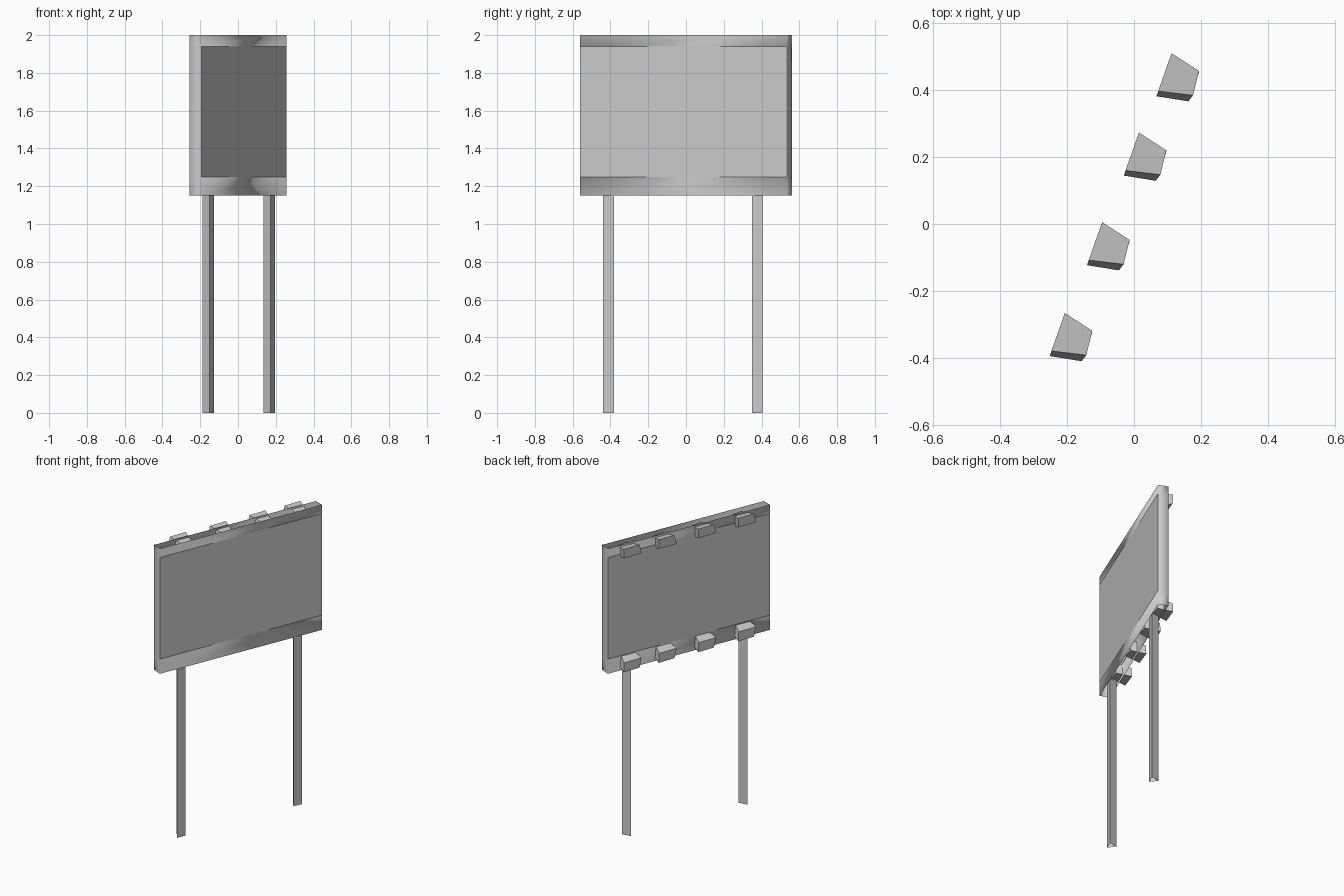
import bpy, bmesh, math

if "Cube" in bpy.data.objects:
    bpy.data.objects.remove(bpy.data.objects["Cube"])

ANGLE = math.atan2(0.925, 0.38)      # plan rotation of the whole sign
HALF_LEN, HALF_T = 0.592, 0.033
Z_LEVELS = [1.15, 1.25, 1.94, 2.0]   # bottom, lower band, upper band, top


def make_object(name, verts, faces, smooth=False):
    """Mesh in sign space: X along the sign, Y to its back."""
    mesh = bpy.data.meshes.new(name)
    mesh.from_pydata(verts, [], faces)
    bm = bmesh.new()
    bm.from_mesh(mesh)
    bmesh.ops.recalc_face_normals(bm, faces=bm.faces)
    for f in bm.faces:
        f.smooth = smooth
    bm.to_mesh(mesh)
    bm.free()
    obj = bpy.data.objects.new(name, mesh)
    obj.rotation_euler.z = ANGLE
    bpy.context.collection.objects.link(obj)
    return obj


def ring_walls(rings, n, skip=lambda level, side: False):
    """Side quads between stacked rings of n points."""
    return [(r * n + i, r * n + (i + 1) % n,
             (r + 1) * n + (i + 1) % n, (r + 1) * n + i)
            for r in range(rings - 1) for i in range(n) if not skip(r, i)]


# Sign frame: open-topped shell, middle of both long sides left for the panels
corners = [(-HALF_LEN, -HALF_T), (HALF_LEN, -HALF_T),
           (HALF_LEN, HALF_T), (-HALF_LEN, HALF_T)]
make_object("sign_frame", [(x, y, z) for z in Z_LEVELS for x, y in corners],
            ring_walls(4, 4, lambda r, i: r == 1 and i in (0, 2)), smooth=True)

# Display panels, front and back
for name, s in (("front_panel", -1), ("back_panel", 1)):
    xs = (-HALF_LEN * -s, HALF_LEN * -s)
    y = s * HALF_T
    make_object(name, [(xs[0], y, 1.25), (xs[1], y, 1.25),
                       (xs[1], y, 1.94), (xs[0], y, 1.94)], [(0, 1, 2, 3)])

# Three-sided open posts
R = 0.0355
for k, x in enumerate((-0.432, 0.419)):
    verts = [(x + R * math.cos(a), -0.0097 + R * math.sin(a), z)
             for z in (0.0, 1.17)
             for a in (math.radians(90 + 120 * i) for i in range(3))]
    make_object(f"post_{k + 1}", verts, ring_walls(2, 3))

# Flared lamps on the back, top row and mirrored bottom row
lamp = [(-0.048, -0.011, 1.90), (0.040, -0.008, 1.90),
        (0.060, 0.088, 1.935), (-0.070, 0.083, 1.935),
        (-0.026, -0.017, 1.98), (0.048, -0.006, 1.98),
        (0.066, 0.090, 1.998), (-0.054, 0.084, 1.998)]
lamp_faces = ring_walls(2, 4) + [(3, 2, 1, 0), (4, 5, 6, 7)]
for k, u in enumerate((-0.39, -0.097, 0.192, 0.448)):
    make_object(f"top_lamp_{k + 1}", [(x + u, y, z) for x, y, z in lamp], lamp_faces)
    make_object(f"bottom_lamp_{k + 1}", [(x + u, y, 3.16 - z) for x, y, z in lamp], lamp_faces)
